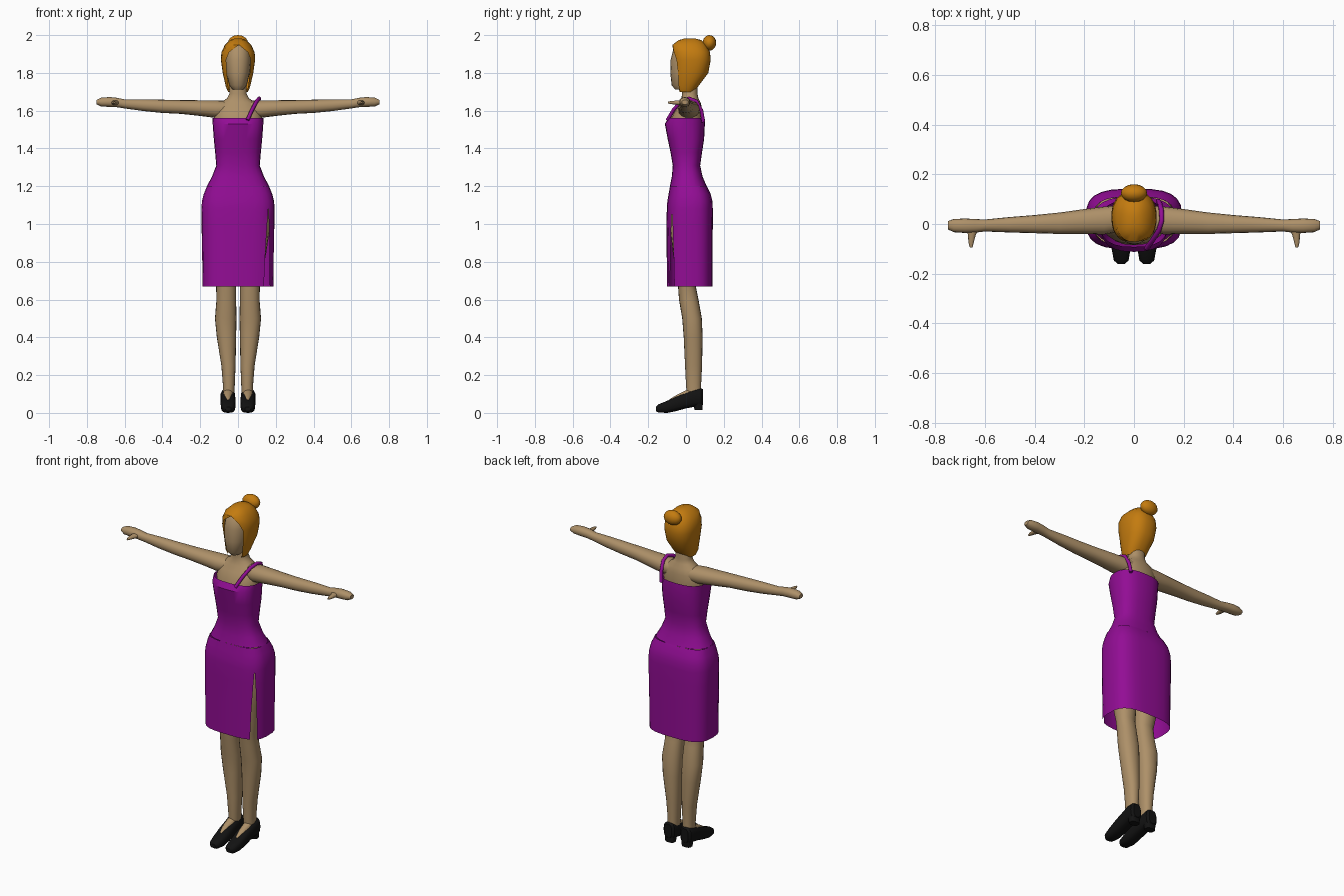
import bpy, bmesh
from math import sin, cos, radians, pi, copysign


def material(name, rgb):
    m = bpy.data.materials.new(name)
    m.diffuse_color = (*rgb, 1)
    return m


SKIN = material("skin", (0.42, 0.28, 0.14))
CLOTH = material("purple_cloth", (0.29, 0.004, 0.30))
HAIR = material("hair_orange", (0.55, 0.20, 0.005))
BLACK = material("black_leather", (0.006, 0.006, 0.006))


def finish(ob, mat, mirror=False, angle=40):
    ob.data.materials.append(mat)
    bpy.ops.object.select_all(action='DESELECT')
    bpy.context.view_layer.objects.active = ob
    ob.select_set(True)
    if ob.type == 'MESH':
        bpy.ops.object.shade_smooth_by_angle(angle=radians(angle))
    if mirror:
        ob.modifiers.new("mirror", 'MIRROR')


def loft(name, axis, sections, mat, p=2.2, n=20, mirror=False,
         gap_at=0.0, caps=(True, True), angle=40):
    """Skin superellipse rings. Section: position, a0, a1, b0, b1[, gap half-angle]."""
    bm = bmesh.new()
    rings = []
    for pos, a0, a1, b0, b1, *gap in sections:
        w = gap[0] if gap else 0
        ring = []
        for i in range(n + 1):
            t = radians(gap_at + w + (360 - 2 * w) * i / n)
            a = (a0 + a1) / 2 + (a1 - a0) / 2 * copysign(abs(cos(t)) ** (2 / p), cos(t))
            b = (b0 + b1) / 2 + (b1 - b0) / 2 * copysign(abs(sin(t)) ** (2 / p), sin(t))
            co = {'z': (a, b, pos), 'x': (pos, a, b), 'y': (a, pos, b)}[axis]
            ring.append(bm.verts.new(co))
        rings.append(ring)
    for r, s in zip(rings, rings[1:]):
        for i in range(n):
            bm.faces.new((r[i], r[i + 1], s[i + 1], s[i]))
    for ring, cap in ((rings[0], caps[0]), (rings[-1], caps[1])):
        if cap:
            bm.faces.new(ring[:-1])
    bmesh.ops.remove_doubles(bm, verts=bm.verts, dist=1e-5)
    bmesh.ops.recalc_face_normals(bm, faces=bm.faces)
    me = bpy.data.meshes.new(name)
    bm.to_mesh(me)
    bm.free()
    ob = bpy.data.objects.new(name, me)
    bpy.context.collection.objects.link(ob)
    finish(ob, mat, mirror, angle)
    return ob


# Dress: fitted bodice and boxy skirt, slit at the front corner
loft("bodice", 'z', [
    (1.20, -.165, .165, -.085, .110), (1.25, -.138, .138, -.075, .088),
    (1.31, -.115, .115, -.070, .075), (1.38, -.121, .121, -.082, .085),
    (1.45, -.128, .128, -.097, .096), (1.53, -.134, .134, -.112, .100),
    (1.562, -.136, .136, -.092, .098)],
    CLOTH, p=2.6, n=24, caps=(False, False))
loft("skirt", 'z', [
    (0.67, -.187, .187, -.102, .140, 10), (0.85, -.190, .190, -.102, .141, 7),
    (1.00, -.193, .193, -.102, .142, 3), (1.08, -.194, .194, -.102, .142, 0),
    (1.12, -.191, .191, -.099, .140, 0), (1.16, -.181, .181, -.092, .130, 0),
    (1.20, -.165, .165, -.085, .110, 0)],
    CLOTH, p=3.1, n=24, gap_at=-42, caps=(False, False))

# Single shoulder strap
cu = bpy.data.curves.new("shoulder_strap", 'CURVE')
cu.dimensions = '3D'
cu.bevel_depth = 0.010
cu.bevel_resolution = 2
cu.use_fill_caps = True
path = [(.05, -.098, 1.55), (.075, -.065, 1.605), (.10, -.025, 1.652), (.112, .015, 1.665),
        (.110, .055, 1.65), (.104, .082, 1.60), (.098, .092, 1.54)]
sp = cu.splines.new('POLY')
sp.points.add(len(path) - 1)
for pt, co in zip(sp.points, path):
    pt.co = (*co, 1)
strap = bpy.data.objects.new("shoulder_strap", cu)
bpy.context.collection.objects.link(strap)
finish(strap, CLOTH)

# Upper torso and neck
loft("chest_and_neck", 'z', [
    (1.48, -.118, .118, -.085, .085), (1.56, -.128, .128, -.080, .090),
    (1.61, -.118, .118, -.052, .085), (1.642, -.095, .095, -.033, .078),
    (1.665, -.058, .058, -.024, .066), (1.69, -.046, .046, -.021, .061),
    (1.78, -.044, .044, -.020, .060)], SKIN)

# Arms with mitten hands and thumbs
loft("arm", 'x', [
    (.06, -.030, .075, 1.565, 1.652), (.12, -.042, .070, 1.562, 1.655),
    (.20, -.040, .060, 1.572, 1.655), (.30, -.040, .046, 1.583, 1.656),
    (.40, -.037, .036, 1.588, 1.658), (.50, -.034, .028, 1.598, 1.660),
    (.60, -.030, .018, 1.612, 1.660), (.64, -.035, .020, 1.618, 1.668),
    (.68, -.036, .022, 1.620, 1.672), (.725, -.033, .020, 1.622, 1.669),
    (.748, -.022, .012, 1.633, 1.657)], SKIN, n=16, mirror=True, angle=60)
loft("thumb", 'y', [
    (-.095, .650, .660, 1.638, 1.648), (-.075, .645, .666, 1.634, 1.652),
    (-.045, .637, .668, 1.630, 1.654), (-.010, .620, .675, 1.626, 1.658)],
    SKIN, n=10, mirror=True, angle=60)

# Legs and the bare top of the foot
loft("leg", 'z', [
    (.08, .020, .080, .005, .080), (.15, .017, .080, .000, .080),
    (.25, .013, .088, -.005, .085), (.40, .010, .112, -.012, .088),
    (.50, .008, .122, -.020, .084), (.60, .010, .114, -.037, .066),
    (.67, .010, .116, -.042, .052), (.85, .005, .150, -.070, .080),
    (1.00, .003, .172, -.085, .110), (1.12, .000, .165, -.080, .105)],
    SKIN, mirror=True)
loft("foot_top", 'y', [
    (-.088, .044, .060, .045, .072), (-.045, .034, .072, .055, .098),
    (-.005, .027, .078, .060, .118), (.030, .027, .077, .070, .134)],
    SKIN, n=14, mirror=True)

# Heeled shoes
loft("shoe", 'y', [
    (-.160, .036, .066, .010, .032), (-.147, .022, .081, .002, .045),
    (-.100, .014, .090, .000, .064), (-.050, .012, .092, .010, .088),
    (.000, .014, .092, .024, .108), (.045, .014, .094, .032, .126),
    (.080, .018, .090, .035, .130), (.091, .030, .078, .045, .124)],
    BLACK, p=2.8, n=16, mirror=True)
loft("shoe_heel", 'z', [
    (.015, .026, .082, .045, .088), (.07, .020, .088, .035, .090)],
    BLACK, p=3, n=14, mirror=True)

# Head
loft("head", 'z', [
    (1.712, -.028, .028, -.058, .030), (1.735, -.047, .047, -.076, .050),
    (1.80, -.062, .062, -.083, .080), (1.87, -.069, .069, -.081, .100),
    (1.93, -.062, .062, -.066, .090), (1.955, -.040, .040, -.040, .070)], SKIN)

# Hair shell parted above the face, and the bun
loft("hair", 'z', [
    (1.700, -.052, .052, -.050, .045, 55), (1.725, -.064, .064, -.060, .062, 52),
    (1.80, -.081, .081, -.067, .118, 45), (1.87, -.091, .091, -.075, .131, 42),
    (1.91, -.088, .088, -.077, .127, 30), (1.948, -.070, .070, -.072, .110, 0),
    (1.973, -.043, .043, -.040, .082, 0), (1.983, -.016, .016, -.005, .045, 0)],
    HAIR, p=2.4, n=24, gap_at=-88, caps=(False, True))
bpy.ops.mesh.primitive_uv_sphere_add(segments=16, ring_count=10, location=(0, .124, 1.959))
bun = bpy.context.object
bun.name = "hair_bun"
bun.scale = (.053, .036, .041)
finish(bun, HAIR)
